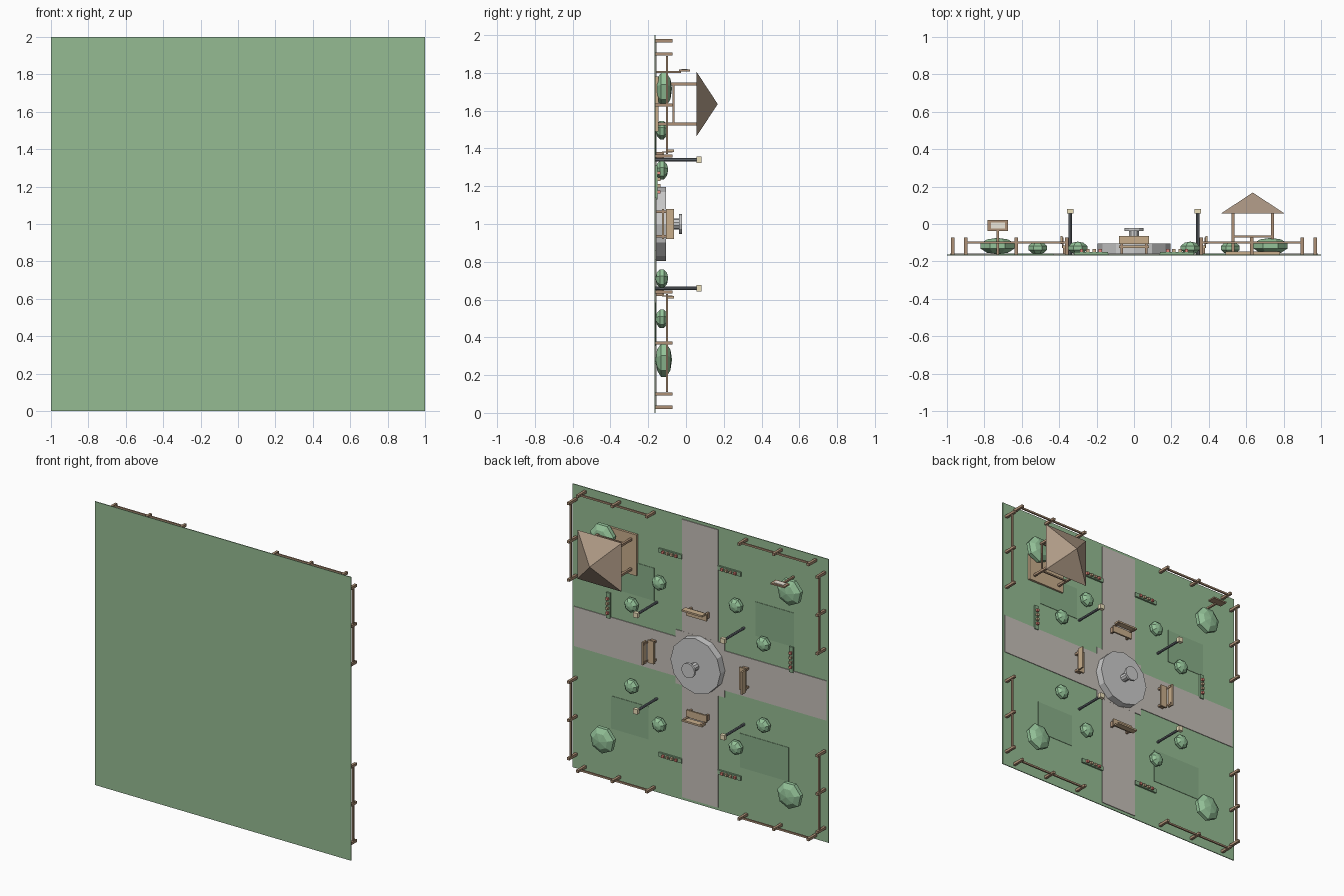
import bpy, bmesh, math
from mathutils import Matrix, Vector

if "Cube" in bpy.data.objects:
    bpy.data.objects.remove(bpy.data.objects["Cube"])

# The park lies in the x-z plane; its "up" is +y. Coordinates: u = x, v = z - 1, h = height above lawn.
BASE = -0.162
TO_Y = Matrix.Rotation(math.radians(-90), 4, 'X')   # local z -> +y


def mat(name, r, g, b):
    m = bpy.data.materials.new(name)
    m.diffuse_color = (r, g, b, 1)
    m.use_nodes = True
    m.node_tree.nodes["Principled BSDF"].inputs["Base Color"].default_value = m.diffuse_color
    return m


GRASS = mat("grass", 0.30, 0.50, 0.29)
LAWN = mat("dark_grass", 0.25, 0.43, 0.25)
PAVE = mat("paving", 0.56, 0.52, 0.48)
STONE = mat("stone", 0.55, 0.55, 0.56)
WOOD = mat("wood", 0.42, 0.28, 0.18)
SEAT = mat("light_wood", 0.58, 0.42, 0.26)
ROOF = mat("roof_shingle", 0.45, 0.34, 0.25)
LEAF = mat("leaf", 0.30, 0.55, 0.32)
IRON = mat("iron", 0.15, 0.17, 0.19)
GLOW = mat("lamp_glass", 0.85, 0.75, 0.50)
PALE = mat("sign_face", 0.85, 0.80, 0.70)
BLOOM = mat("flower", 0.80, 0.25, 0.20)


def finish(name, bm, material):
    me = bpy.data.meshes.new(name)
    bmesh.ops.recalc_face_normals(bm, faces=bm.faces)
    bm.to_mesh(me)
    bm.free()
    me.materials.append(material)
    ob = bpy.data.objects.new(name, me)
    bpy.context.collection.objects.link(ob)
    return ob


def place(u, v, h):
    return Matrix.Translation(Vector((u, BASE + h, v + 1)))


def box(name, u, v, su, sv, h0, h1, material):
    bm = bmesh.new()
    m = place(u, v, (h0 + h1) / 2) @ Matrix.Diagonal((su, h1 - h0, sv, 1))
    bmesh.ops.create_cube(bm, size=1, matrix=m)
    return finish(name, bm, material)


def drum(name, u, v, r0, r1, h0, h1, sides, material, turn=0):
    bm = bmesh.new()
    m = place(u, v, (h0 + h1) / 2) @ TO_Y @ Matrix.Rotation(turn, 4, 'Z')
    bmesh.ops.create_cone(bm, cap_ends=True, segments=sides, radius1=r0, radius2=r1,
                          depth=h1 - h0, matrix=m)
    return finish(name, bm, material)


def bush(name, u, v, r, height):
    bm = bmesh.new()
    m = place(u, v, height / 2) @ TO_Y @ Matrix.Diagonal((r, r, height / 2, 1))
    bmesh.ops.create_uvsphere(bm, u_segments=7, v_segments=5, radius=1, matrix=m)
    return finish(name, bm, LEAF)


# Ground, crossing paths and plaza
box("ground", 0, 0, 2, 2, -0.006, 0, GRASS)
box("path_long", 0, 0, 0.28, 1.96, 0, 0.005, PAVE)
box("path_cross", 0, 0, 1.97, 0.28, 0, 0.0045, PAVE)
box("plaza", 0, 0, 0.38, 0.38, 0, 0.0055, PAVE)

# Darker lawn patches
for u, v, su, sv in ((-0.58, 0.43, 0.30, 0.24), (0.52, 0.46, 0.32, 0.23),
                     (0.55, -0.53, 0.29, 0.23), (-0.50, -0.53, 0.38, 0.24)):
    box("lawn_patch", u, v, su, sv, 0, 0.003, LAWN)

# Fountain
drum("fountain_basin", 0, 0, 0.195, 0.195, 0, 0.057, 12, STONE)
drum("fountain_column", 0, 0, 0.028, 0.028, 0.057, 0.127, 10, STONE)
drum("fountain_bowl", 0, 0, 0.052, 0.052, 0.125, 0.141, 12, STONE)

# Benches facing the fountain, back rests outward
for k in range(4):
    c, s = round(math.cos(k * math.pi / 2)), round(math.sin(k * math.pi / 2))

    def part(name, out, side, d_out, d_side, h0, h1, m):
        u, v = c * out - s * side, s * out + c * side
        su, sv = (d_out, d_side) if c else (d_side, d_out)
        box(name, u, v, su, sv, h0, h1, m)

    part("bench_seat", 0.358, 0, 0.05, 0.16, 0.034, 0.046, SEAT)
    part("bench_back", 0.388, 0, 0.012, 0.16, 0.055, 0.098, SEAT)
    for side in (-0.065, 0.065):
        part("bench_leg", 0.36, side, 0.04, 0.014, 0, 0.034, WOOD)
        part("bench_back_post", 0.381, side, 0.006, 0.012, 0.034, 0.09, WOOD)

# Quarter features repeated by mirroring: lamps, bushes, fences
for i in (-1, 1):
    for j in (-1, 1):
        drum("lamp_post", i * 0.34, j * 0.34, 0.009, 0.009, 0, 0.22, 8, IRON)
        box("lamp_head", i * 0.34, j * 0.34, 0.034, 0.034, 0.218, 0.243, GLOW)
        bush("large_bush", i * 0.73, j * 0.717, 0.098, 0.088)
        bush("small_bush", i * 0.30, j * 0.50, 0.054, 0.068)
        bush("small_bush", i * 0.515, j * 0.287, 0.054, 0.068)
        for p in (0.36, 0.63, 0.90):
            box("fence_post", i * p, j * 0.97, 0.018, 0.018, 0, 0.09, WOOD)
            box("fence_post", i * 0.97, j * p, 0.018, 0.018, 0, 0.09, WOOD)
        box("fence_rail", i * 0.63, j * 0.97, 0.52, 0.012, 0.057, 0.068, WOOD)
        box("fence_rail", i * 0.97, j * 0.63, 0.012, 0.52, 0.057, 0.068, WOOD)


# Flower beds
def flower_bed(u, v, along_u):
    box("flower_bed", u, v, *((0.18, 0.03) if along_u else (0.03, 0.18)), 0, 0.012, LAWN)
    for d in (-0.05, -0.017, 0.017, 0.05):
        pu, pv = (u + d, v) if along_u else (u, v + d)
        box("flower", pu, pv, 0.017, 0.017, 0.012, 0.027, BLOOM if abs(d) > 0.03 else SEAT)


for i in (-1, 1):
    flower_bed(i * 0.23, 0.715, True)
    flower_bed(i * 0.23, -0.725, True)
    flower_bed(i * 0.715, 0.22, False)

# Gazebo
G = 0.635
box("gazebo_floor", G, G, 0.29, 0.29, 0, 0.016, SEAT)
for i in (-1, 1):
    for j in (-1, 1):
        box("gazebo_post", G + i * 0.105, G + j * 0.105, 0.016, 0.016, 0.016, 0.22, WOOD)
    box("gazebo_rail", G, G + i * 0.105, 0.20, 0.01, 0.09, 0.1, WOOD)
box("gazebo_rail_side", G + 0.105, G, 0.01, 0.20, 0.09, 0.1, WOOD)
drum("gazebo_roof", G, G, 0.172 * math.sqrt(2), 0, 0.217, 0.330, 4, ROOF, math.pi / 4)

# Notice board
box("sign_post", -0.728, 0.805, 0.014, 0.012, 0, 0.135, WOOD)
box("sign_board", -0.728, 0.813, 0.108, 0.01, 0.125, 0.184, WOOD)
box("sign_panel", -0.728, 0.819, 0.075, 0.004, 0.138, 0.171, PALE)
